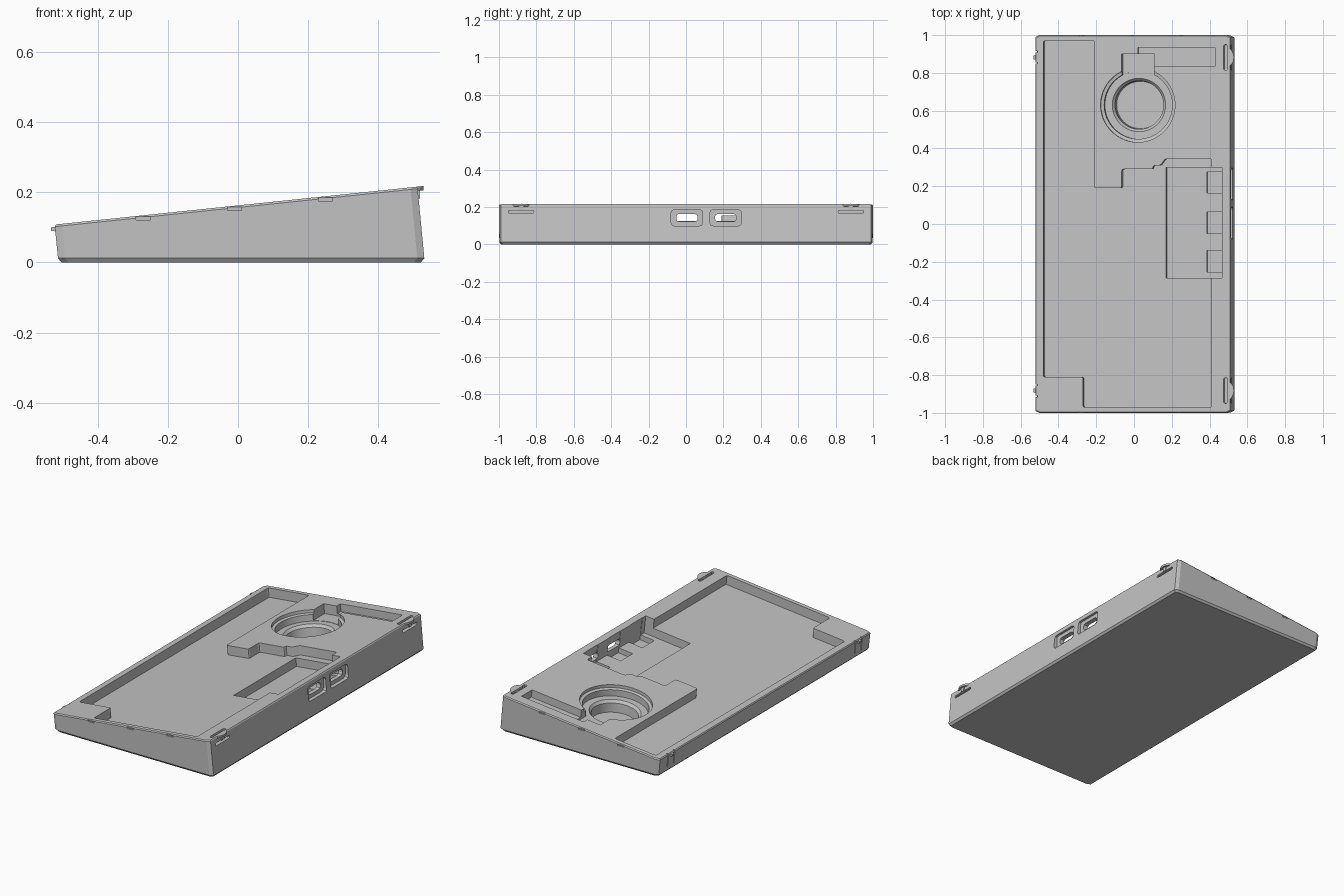
import bpy, bmesh, math
from mathutils import Vector

if "Cube" in bpy.data.objects:
    bpy.data.objects.remove(bpy.data.objects["Cube"])

SLOPE = 0.1045
NORMAL = Vector((-SLOPE, 0, 1)).normalized()

grey = bpy.data.materials.new("plain grey")
grey.diffuse_color = (0.55, 0.55, 0.55, 1)
grey.use_nodes = True
grey.node_tree.nodes["Principled BSDF"].inputs["Base Color"].default_value = grey.diffuse_color


def top(x):
    return 0.1625 + SLOPE * x


def loft(name, rings):
    """Closed solid through a stack of equal-length rings, lowest first."""
    bm = bmesh.new()
    loops = [[bm.verts.new(p) for p in r] for r in rings]
    n = len(loops[0])
    bm.faces.new(loops[0][::-1])
    bm.faces.new(loops[-1])
    for a, b in zip(loops, loops[1:]):
        for i in range(n):
            j = (i + 1) % n
            bm.faces.new((a[i], a[j], b[j], b[i]))
    bmesh.ops.recalc_face_normals(bm, faces=bm.faces)
    me = bpy.data.meshes.new(name)
    bm.to_mesh(me)
    bm.free()
    ob = bpy.data.objects.new(name, me)
    bpy.context.collection.objects.link(ob)
    me.materials.append(grey)
    return ob


def box(name, x0, x1, y0, y1, z0, z1):
    return loft(name, [[(x0, y0, z), (x1, y0, z), (x1, y1, z), (x0, y1, z)] for z in (z0, z1)])


def rect(x0, x1, y0, y1):
    return [(x0, y0), (x1, y0), (x1, y1), (x0, y1)]


def circle(cx, cy, r, n=64):
    return [(cx + r * math.cos(i * math.tau / n), cy + r * math.sin(i * math.tau / n)) for i in range(n)]


def soften(pts, r):
    """Clip every corner of an outline with a short two-segment round."""
    out = []
    for i, p in enumerate(pts):
        p = Vector(p)
        a = (Vector(pts[i - 1]) - p).normalized() * r
        b = (Vector(pts[(i + 1) % len(pts)]) - p).normalized() * r
        out += [tuple(p + a), tuple(p + (a + b) * 0.29), tuple(p + b)]
    return out


def sunk(layers):
    """Cutter square to the sloping top; layers are (outline, depth)."""
    return loft("cutter", [[Vector((x, y, top(x))) - NORMAL * d for x, y in pts] for pts, d in layers])


def cut(cutter):
    mod = body.modifiers.new("cut", "BOOLEAN")
    mod.operation, mod.solver, mod.object = "DIFFERENCE", "EXACT", cutter
    bpy.context.view_layer.objects.active = body
    bpy.ops.object.modifier_apply(modifier="cut")
    bpy.data.objects.remove(cutter, do_unlink=True)


def pocket(pts, depth):
    cut(sunk([(pts, depth), (pts, -0.05)]))


# Wedge body with chamfered edges
def body_ring(x0, x1, h, z=None, drop=0.0):
    c, d = 0.02, 0.01
    pts = [(x0 + c, -h), (x1 - c, -h), (x1, -h + d), (x1, h - d),
           (x1 - c, h), (x0 + c, h), (x0, h - d), (x0, -h + d)]
    return [(x, y, top(x) - drop if z is None else z) for x, y in pts]


body = loft("wedge_body", [
    body_ring(-0.503, 0.521, 0.989, 0.0),
    body_ring(-0.513, 0.531, 0.998, 0.012),
    body_ring(-0.522, 0.512, 1.0, None, 0.006),
    body_ring(-0.518, 0.508, 0.995)])

# Large stepped tray
tray = [(-0.48, 0.97), (-0.21, 0.97), (-0.21, 0.19), (-0.065, 0.19), (-0.065, 0.29),
        (0.10, 0.29), (0.10, 0.31), (0.14, 0.31), (0.165, 0.345), (0.41, 0.345),
        (0.41, -0.97), (-0.27, -0.97), (-0.27, -0.81), (-0.48, -0.81)]
pocket(soften(tray, 0.009), 0.055)

# Deeper connector bay and its three slots
pocket(rect(0.165, 0.465, -0.285, 0.30), 0.105)
for y in (-0.197, 0.007, 0.22):
    pocket(rect(0.375, 0.467, y - 0.056, y + 0.056), 0.135)

# Round well with chamfered rim, shoulder and deep bore
c = (0.02, 0.63)
cut(sunk([(circle(*c, 0.18), 0.06), (circle(*c, 0.18), 0.022),
          (circle(*c, 0.197), 0.018), (circle(*c, 0.197), -0.05)]))
cut(sunk([(circle(*c, 0.125), 0.13), (circle(*c, 0.128), 0.075),
          (circle(*c, 0.142), 0.059), (circle(*c, 0.142), -0.05)]))

# Cable box and channel behind the well
pocket(rect(-0.065, 0.105, 0.79, 0.90), 0.058)
pocket(rect(0.02, 0.43, 0.835, 0.935), 0.045)

# Two ports through the tall side: shallow surround and open slot
def port(y, z, hy, hz, r, x0):
    pts = soften([(y - hy, z - hz), (y + hy, z - hz), (y + hy, z + hz), (y - hy, z + hz)], r)
    cut(loft("cutter", [[(x, a, b) for a, b in pts] for x in (x0, 0.6)]))


for y in (0.005, 0.212):
    port(y, 0.143, 0.084, 0.043, 0.016, 0.500)
    port(y, 0.143, 0.057, 0.021, 0.016, 0.440)

for s in (-1, 1):
    y = s * 0.882
    # Latch groove and slot on the tall side
    pocket(soften(rect(0.475, 0.495, y - 0.068, y + 0.068), 0.008), 0.04)
    port(y, 0.175, 0.068, 0.008, 0.006, 0.480)
    # Thin flex cuts on the low side
    for dy in (-0.03, 0.03):
        cut(box("cutter", -0.56, -0.512, y + dy - 0.003, y + dy + 0.003, 0.03, 0.2))
    # Small snap notches along the end edges
    for x in (-0.27, -0.01, 0.25):
        y0, y1 = sorted((s * 0.993, s * 1.05))
        cut(box("cutter", x - 0.02, x + 0.02, y0, y1, top(x) - 0.014, top(x) - 0.004))

# Latch tabs, stems and low side nubs
for s, side in ((-1, "front"), (1, "back")):
    y = s * 0.882
    arc = [(0.492 + 0.037 * math.sin(i * math.pi / 12), y - 0.05 * math.cos(i * math.pi / 12)) for i in range(13)]
    loft(side + "_latch_tab", [[(a, b, top(a) - d) for a, b in arc] for d in (0.012, 0.0)])
    box(side + "_latch_stem", 0.495, 0.519, y - 0.012, y + 0.012, 0.182, 0.206)
    x0, x1, z0, z1 = -0.533, -0.515, 0.088, 0.102
    loft(side + "_snap_nub", [[(x1, y - 0.014, z0), (x1, y + 0.014, z0), (x1, y + 0.014, z1), (x1, y - 0.014, z1)],
                              [(x0, y - 0.010, z0 + 0.002), (x0, y + 0.010, z0 + 0.002),
                               (x0, y + 0.010, z1 - 0.002), (x0, y - 0.010, z1 - 0.002)]])

# Smooth the round well while keeping crisp edges
bpy.ops.object.select_all(action="DESELECT")
body.select_set(True)
bpy.context.view_layer.objects.active = body
bpy.ops.object.shade_smooth_by_angle(angle=math.radians(20))
